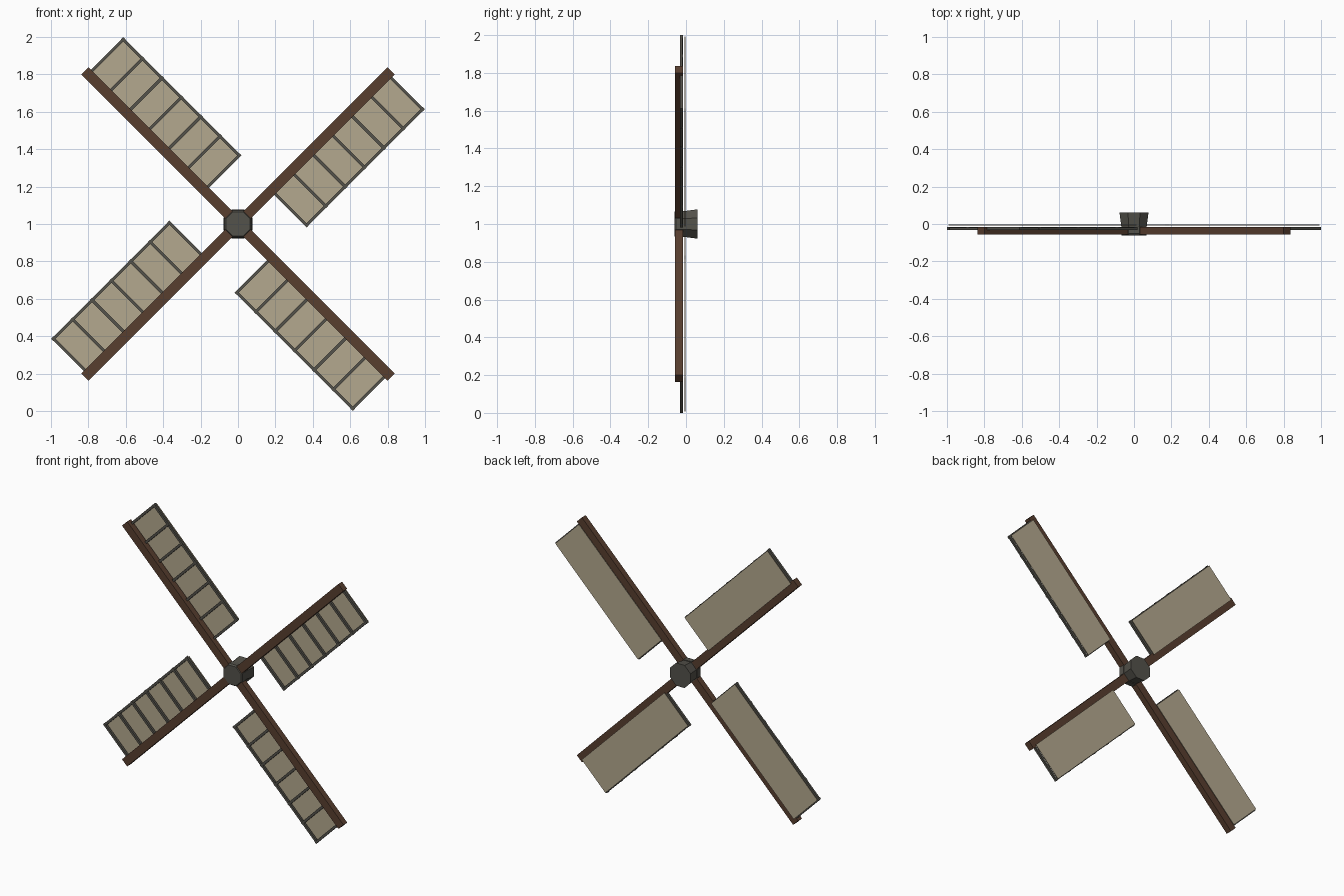
import bpy, bmesh, math
from mathutils import Vector

if "Cube" in bpy.data.objects:
    bpy.data.objects.remove(bpy.data.objects["Cube"])


def material(name, rgb):
    m = bpy.data.materials.new(name)
    lin = [((c / 255 + 0.055) / 1.055) ** 2.4 for c in rgb]
    m.diffuse_color = (*lin, 1)
    m.use_nodes = True
    m.node_tree.nodes["Principled BSDF"].inputs["Base Color"].default_value = m.diffuse_color
    return m


WOOD = material("brown wood", (88, 62, 47))
IRON = material("dark grey", (84, 82, 75))
CLOTH = material("beige canvas", (180, 168, 142))


def finish(name, bm, mat):
    bmesh.ops.recalc_face_normals(bm, faces=bm.faces)
    me = bpy.data.meshes.new(name)
    bm.to_mesh(me)
    bm.free()
    me.materials.append(mat)
    ob = bpy.data.objects.new(name, me)
    bpy.context.collection.objects.link(ob)
    return ob


def sail_boxes(name, angle, boxes, mat):
    """Boxes given as (along0, along1, side0, side1, y0, y1) relative to one arm."""
    d = Vector((math.cos(angle), 0, math.sin(angle)))
    p = Vector((math.sin(angle), 0, -math.cos(angle)))
    bm = bmesh.new()
    for a0, a1, s0, s1, y0, y1 in boxes:
        cube = bmesh.ops.create_cube(bm, size=1)["verts"]
        for v in cube:
            a = a1 if v.co.x > 0 else a0
            y = y1 if v.co.y > 0 else y0
            s = s1 if v.co.z > 0 else s0
            v.co = d * a + p * s + Vector((0, y, 1))
    return finish(name, bm, mat)


def turned(name, rings, mat, sides=8):
    """Faceted hub piece from (y, radius) rings."""
    bm = bmesh.new()
    loops = []
    for y, r in rings:
        loops.append([bm.verts.new((r * math.cos((i + 0.5) * math.tau / sides), y,
                                    1 + r * math.sin((i + 0.5) * math.tau / sides)))
                      for i in range(sides)])
    for a, b in zip(loops, loops[1:]):
        for i in range(sides):
            j = (i + 1) % sides
            bm.faces.new((a[i], a[j], b[j], b[i]))
    bm.faces.new(loops[0])
    bm.faces.new(loops[-1])
    return finish(name, bm, mat)


# Four arms, each with a lattice and a canvas on its clockwise side
for k in range(4):
    ang = math.pi / 4 + k * math.pi / 2
    sail_boxes(f"arm_{k + 1}", ang, [(0.0, 1.157, -0.027, 0.027, -0.057, -0.016)], WOOD)
    bars = [(0.254 + i * 0.1463 - 0.008, 0.254 + i * 0.1463 + 0.008,
             0.015, 0.274, -0.032, -0.017) for i in range(7)]
    rim = (0.246, 1.14, 0.256, 0.272, -0.031, -0.018)
    sail_boxes(f"lattice_{k + 1}", ang, bars + [rim], IRON)
    sail_boxes(f"canvas_{k + 1}", ang, [(0.25, 1.134, 0.015, 0.268, -0.007, -0.003)], CLOTH)

# Hub: front cap over the arms, flared block behind
turned("hub_cap", [(-0.062, 0.07), (-0.052, 0.078), (-0.016, 0.078)], IRON)
turned("hub_block", [(-0.016, 0.073), (0.062, 0.084)], IRON)
